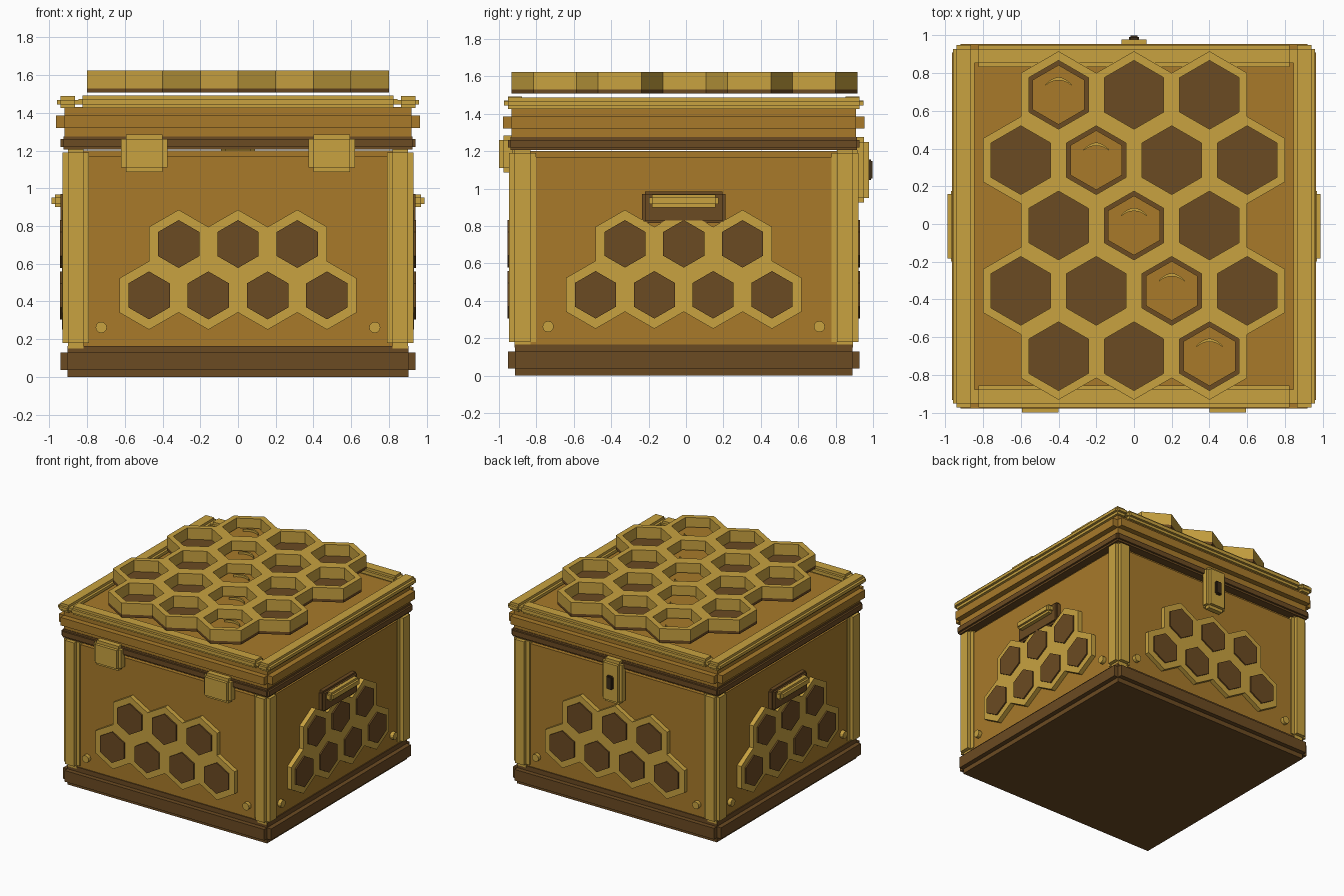
import bpy, bmesh, math
from mathutils import Matrix, Vector

if "Cube" in bpy.data.objects:
    bpy.data.objects.remove(bpy.data.objects["Cube"])

CY = -0.012  # centre of the box body along y


def mat(name, c):
    m = bpy.data.materials.new(name)
    m.diffuse_color = (*c, 1)
    m.use_nodes = True
    m.node_tree.nodes["Principled BSDF"].inputs["Base Color"].default_value = m.diffuse_color
    return m


YELLOW = mat("honey_yellow", (0.578, 0.361, 0.051))
ORANGE = mat("amber_wood", (0.392, 0.195, 0.023))
BROWN = mat("dark_brown", (0.147, 0.069, 0.016))
BLACK = mat("keyhole_brown", (0.045, 0.026, 0.010))


def finish(name, bm, m, turn=0):
    """Turn about the vertical axis in quarter turns, shift to the body centre."""
    bmesh.ops.recalc_face_normals(bm, faces=bm.faces)
    bm.transform(Matrix.Translation((0, CY, 0)) @ Matrix.Rotation(turn * math.pi / 2, 4, 'Z'))
    me = bpy.data.meshes.new(name)
    bm.to_mesh(me)
    bm.free()
    me.materials.append(m)
    ob = bpy.data.objects.new(name, me)
    bpy.context.collection.objects.link(ob)
    return ob


def notched(name, x, y, z, b, m, turn=0):
    """Box with square-notched edges: three crossing boxes, each long on one axis."""
    bm = bmesh.new()
    c = Vector([(r[0] + r[1]) / 2 for r in (x, y, z)])
    s = [r[1] - r[0] for r in (x, y, z)]
    for axis in range(3):
        d = [s[i] if i == axis else s[i] - 2 * b for i in range(3)]
        bmesh.ops.create_cube(bm, size=1, matrix=Matrix.Translation(c) @ Matrix.Diagonal((*d, 1)))
    return finish(name, bm, m, turn)


def honeycomb(name, cells, R, r, d0, d1, m, upright, turn=0):
    """Hexagon prisms (r = 0) or open rings (r > 0); walls shared by neighbours vanish."""
    bm = bmesh.new()
    verts, faces = {}, {}

    def vert(c, rad, k, d):
        a = math.radians(90 + 60 * k)
        u, v = c[0] + rad * math.cos(a), c[1] + rad * math.sin(a)
        p = (u, -d, v) if upright else (u, v, d)
        key = tuple(round(q, 3) for q in p)
        if key not in verts:
            verts[key] = bm.verts.new(p)
        return verts[key]

    def add(vs):
        key = frozenset(vs)
        if key in faces:
            del faces[key]
        else:
            faces[key] = vs

    for c in cells:
        for k in range(6):
            add([vert(c, R, k, d0), vert(c, R, k + 1, d0), vert(c, R, k + 1, d1), vert(c, R, k, d1)])
            if r:
                add([vert(c, r, k, d0), vert(c, r, k + 1, d0), vert(c, r, k + 1, d1), vert(c, r, k, d1)])
                for d in (d0, d1):
                    add([vert(c, R, k, d), vert(c, R, k + 1, d), vert(c, r, k + 1, d), vert(c, r, k, d)])
        if not r:
            for d in (d0, d1):
                add([vert(c, R, k, d) for k in range(6)])
    for vs in faces.values():
        bm.faces.new(vs)
    return finish(name, bm, m, turn)


def sq(h):
    return (-h, h)


# Body, base and lid layers
notched("base", sq(.94), sq(.94), (0, .165), .037, BROWN)
notched("body", sq(.895), sq(.895), (.13, 1.2), .03, ORANGE)
notched("lid_lower_trim", sq(.94), sq(.94), (1.205, 1.275), .015, BROWN)
notched("lid", sq(.966), sq(.966), (1.275, 1.43), .045, ORANGE)

# Corner posts
for sx in (-1, 1):
    for sy in (-1, 1):
        notched("corner_post", sorted((sx * .93, sx * .79)), sorted((sy * .935, sy * .79)),
                (.15, 1.22), .03, YELLOW)

# Rim bars on the lid
for s in (-1, 1):
    ends = sorted((s * .96, s * .845))
    notched("lid_side_bar", ends, sq(.96), (1.425, 1.488), .02, YELLOW)
    notched("lid_cross_bar", sq(.845), ends, (1.425, 1.492), .02, YELLOW)

# Side honeycombs and rivets on all four walls
W = .3145
side_cells = [((i - 1.5) * W, .432) for i in range(4)] + [((i - 1) * W, .432 + W * .866) for i in range(3)]
for t in range(4):
    honeycomb("wall_comb_frame", side_cells, W / 2 / .866, .127, .88, .932, YELLOW, True, t)
    honeycomb("wall_comb_cells", side_cells, .127, 0, .88, .943, BROWN, True, t)
    for s in (-1, 1):
        bm = bmesh.new()
        bmesh.ops.create_cone(bm, cap_ends=True, segments=12, radius1=.03, radius2=.03, depth=.06,
                              matrix=Matrix.Translation((s * .725, -.895, .262)) @ Matrix.Rotation(math.pi / 2, 4, 'X'))
        finish("rivet", bm, YELLOW, t)

# Carry handles on left and right
for t in (1, 3):
    notched("handle_plate", sq(.223), (-.94, -.86), (.815, .985), .015, BROWN, t)
    notched("handle_grip", sq(.187), (-.988, -.90), (.90, .968), .017, YELLOW, t)

# Front clasps, back latch and its keyhole
for s in (-1, 1):
    notched("front_clasp", (s * .497 - .123, s * .497 + .123), (-.988, -.89), (1.085, 1.285), .025, YELLOW)
notched("back_latch", sq(.09), (.90, .99), (.925, 1.275), .025, YELLOW)
notched("keyhole", sq(.027), (.97, 1.01), (1.045, 1.155), .008, BLACK)

# Raised honeycomb over the lid
H = .4
top_cells = []
for row in range(5):
    n = 3 if row % 2 == 0 else 4
    top_cells += [((i - (n - 1) / 2) * H, (2 - row) * H * .866 + .004) for i in range(n)]
honeycomb("lid_comb_floor", top_cells, H / 2 / .866, 0, 1.507, 1.53, BROWN, False)
honeycomb("lid_comb_frame", top_cells, H / 2 / .866, .182, 1.53, 1.623, YELLOW, False)

# Honey-filled diagonal cells with a small glint arc
for i in range(-2, 3):
    cx, cy = i * H / 2, -i * H * .866 + .004
    honeycomb("honey_fill", [(cx, cy)], .158, 0, 1.52, 1.555, ORANGE, False)
    bm = bmesh.new()
    rings = []
    for k in range(9):
        u = -1 + k / 4
        x, y = cx + u * .068, cy + .085 - .032 * u * u
        w = .009 * (1 - .6 * abs(u))
        rings.append([bm.verts.new((x, y + dy, z)) for dy, z in
                      ((-w, 1.55), (w, 1.55), (w, 1.572), (-w, 1.572))])
    for a, b in zip(rings, rings[1:]):
        for j in range(4):
            bm.faces.new((a[j], a[(j + 1) % 4], b[(j + 1) % 4], b[j]))
    bm.faces.new(rings[0])
    bm.faces.new(rings[-1])
    finish("honey_glint", bm, YELLOW)
